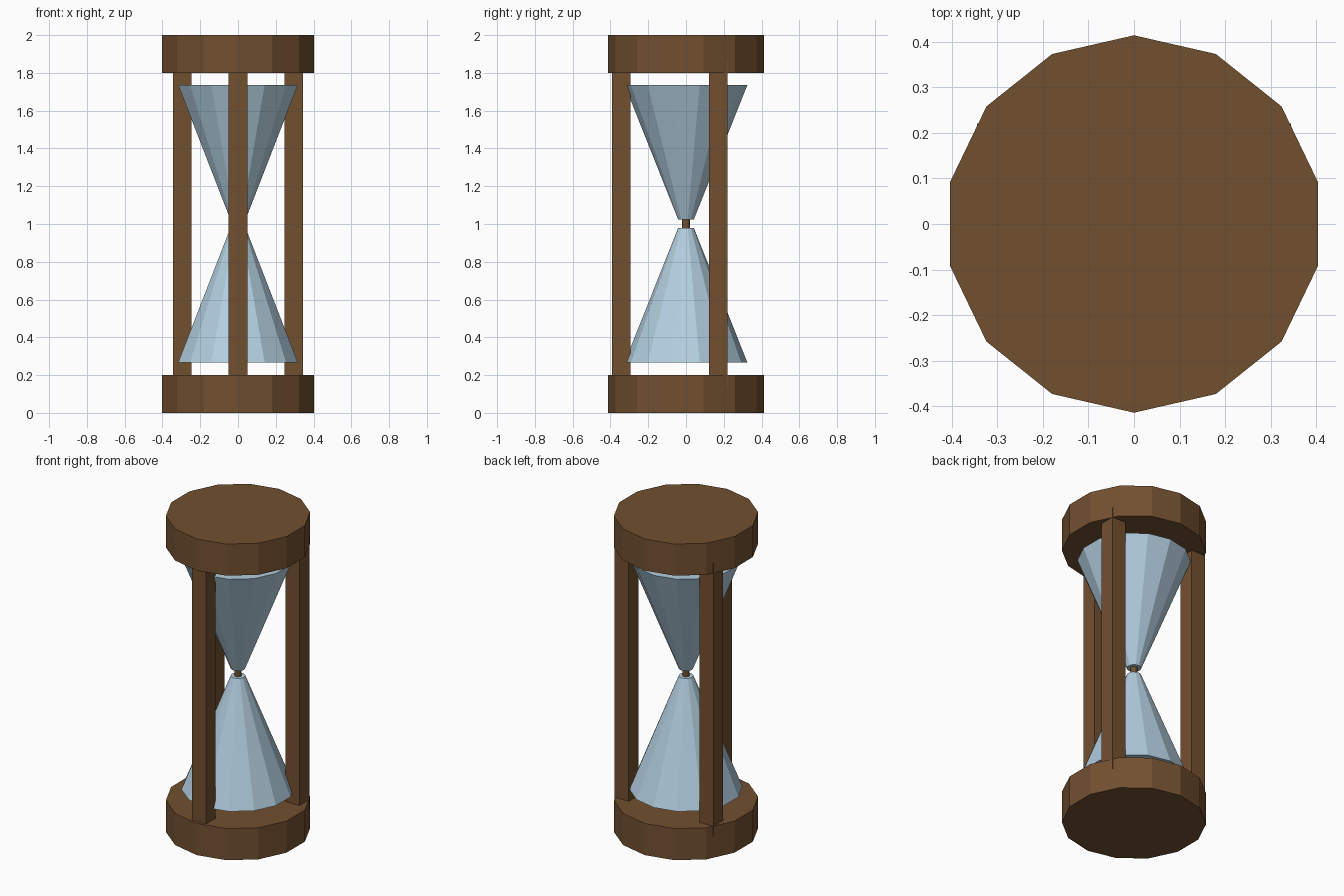
import bpy
from math import pi

cube = bpy.data.objects.get("Cube")
if cube:
    bpy.data.objects.remove(cube, do_unlink=True)

SIDES = 14


def material(name, rgb):
    mat = bpy.data.materials.new(name)
    mat.use_nodes = True
    mat.diffuse_color = (*rgb, 1)
    mat.node_tree.nodes["Principled BSDF"].inputs["Base Color"].default_value = (*rgb, 1)
    return mat


wood = material("brown wood", (0.17, 0.08, 0.03))
glass = material("pale blue glass", (0.45, 0.62, 0.74))


def tapered(name, low, high, bottom, top, mat):
    """Faceted round part with a corner on the y axis."""
    bpy.ops.mesh.primitive_cone_add(
        vertices=SIDES, radius1=low, radius2=high, depth=top - bottom,
        location=(0, 0, (bottom + top) / 2), rotation=(0, 0, pi))
    obj = bpy.context.object
    obj.name = name
    obj.data.materials.append(mat)


def post(name, x, y):
    """Square upright set into both end discs."""
    bpy.ops.mesh.primitive_cube_add(size=1, location=(x, y, 1))
    obj = bpy.context.object
    obj.name = name
    obj.scale = (0.098, 0.098, 1.73)
    obj.data.materials.append(wood)


# End discs
tapered("base_disc", 0.414, 0.414, 0, 0.2, wood)
tapered("top_disc", 0.414, 0.414, 1.8, 2, wood)

# Glass bulbs and the thin neck between them
tapered("lower_bulb", 0.325, 0.042, 0.267, 0.978, glass)
tapered("upper_bulb", 0.042, 0.325, 1.025, 1.736, glass)
tapered("neck", 0.02, 0.02, 0.95, 1.05, wood)

# Three posts
post("front_post", 0, -0.343)
for side, x in (("left", 0.296), ("right", -0.296)):
    post(side + "_rear_post", x, 0.171)
